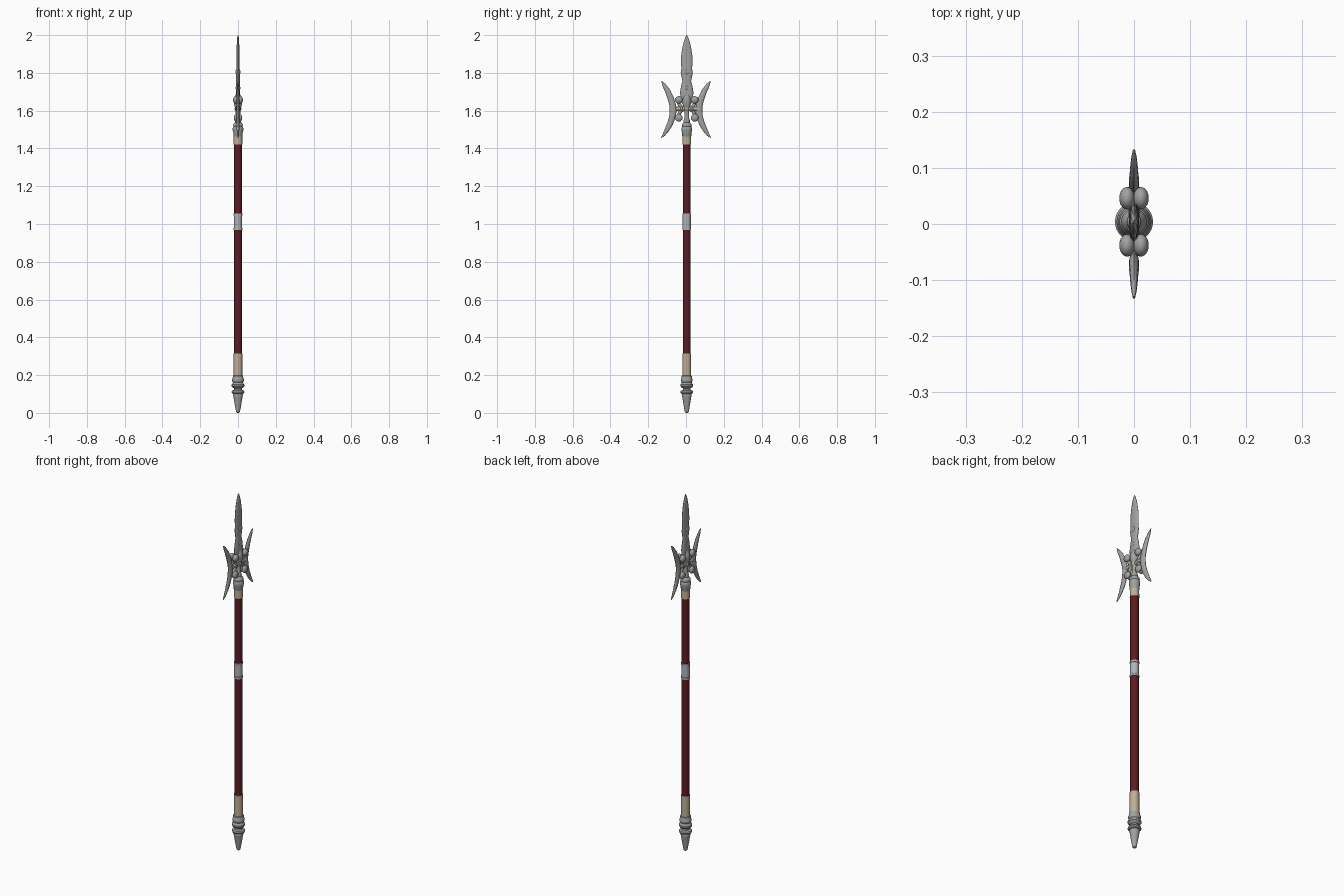
import bpy, bmesh, math
from mathutils import Vector, Matrix

if "Cube" in bpy.data.objects:
    bpy.data.objects.remove(bpy.data.objects["Cube"])

CY = 0.004  # shaft axis offset in y


def material(name, rgb):
    m = bpy.data.materials.new(name)
    m.diffuse_color = (*rgb, 1)
    m.use_nodes = True
    m.node_tree.nodes["Principled BSDF"].inputs["Base Color"].default_value = m.diffuse_color
    return m


STEEL = material("steel grey", (0.36, 0.36, 0.35))
SILVER = material("pale silver", (0.46, 0.46, 0.48))
RED = material("dark red", (0.105, 0.012, 0.016))
BEIGE = material("beige", (0.52, 0.43, 0.30))


def finish(name, bm, mat, angle=35):
    bmesh.ops.recalc_face_normals(bm, faces=bm.faces[:])
    me = bpy.data.meshes.new(name)
    bm.to_mesh(me)
    bm.free()
    me.materials.append(mat)
    ob = bpy.data.objects.new(name, me)
    bpy.context.collection.objects.link(ob)
    bpy.ops.object.select_all(action='DESELECT')
    ob.select_set(True)
    bpy.context.view_layer.objects.active = ob
    bpy.ops.object.shade_smooth_by_angle(angle=math.radians(angle))
    return ob


def loft(name, rings, mat, angle=35):
    bm = bmesh.new()
    loops = [[bm.verts.new(p) for p in r] for r in rings]
    for a, b in zip(loops, loops[1:]):
        n = len(a)
        for i in range(n):
            bm.faces.new((a[i], a[(i + 1) % n], b[(i + 1) % n], b[i]))
    bm.faces.new(loops[0])
    bm.faces.new(loops[-1])
    return finish(name, bm, mat, angle)


def turned(name, profile, mat, n=28):
    """Round part from (radius, z) pairs."""
    return loft(name, [[(r * math.cos(2 * math.pi * i / n),
                         CY + r * math.sin(2 * math.pi * i / n), z)
                        for i in range(n)] for r, z in profile], mat)


def lens(name, sections, mat):
    """Flat blade from two edge points (y, z) and a half thickness per section."""
    rings = []
    for ya, za, yb, zb, t in sections:
        ring = []
        for k in range(12):
            a = 2 * math.pi * k / 12
            u = (1 - math.cos(a)) / 2
            ring.append((t * math.sin(a), ya + (yb - ya) * u, za + (zb - za) * u))
        rings.append(ring)
    return loft(name, rings, mat, 50)


def ball(name, loc, size, mat):
    bm = bmesh.new()
    bmesh.ops.create_uvsphere(bm, u_segments=20, v_segments=12, radius=1,
                              matrix=Matrix.Translation(loc) @ Matrix.Diagonal((*size, 1)))
    return finish(name, bm, mat)


def rod(name, points, r, mat, n=12):
    """Round rod along points in the yz plane."""
    pts = [Vector(p) for p in points]
    rings = []
    for i, p in enumerate(pts):
        d = (pts[min(i + 1, len(pts) - 1)] - pts[max(i - 1, 0)]).normalized()
        side = Vector((0, -d.z, d.y))
        rings.append([p + r * (Vector((math.cos(a), 0, 0)) + side * math.sin(a))
                      for a in (2 * math.pi * k / n for k in range(n))])
    return loft(name, rings, mat)


# Shaft, wrapped grips and bands
turned("lower_grip", [(0.021, 0.30), (0.021, 0.98)], RED)
turned("upper_grip", [(0.021, 1.04), (0.021, 1.43)], RED)
turned("middle_band", [(0.021, 0.967), (0.0235, 0.968), (0.0235, 0.978), (0.0215, 0.98),
                       (0.0215, 1.044), (0.0235, 1.046), (0.0235, 1.055), (0.021, 1.056)], SILVER)
turned("lower_sleeve", [(0.0235, 0.18), (0.0235, 0.314)], BEIGE)
turned("upper_sleeve", [(0.0235, 1.42), (0.0225, 1.49)], BEIGE)

# Pommel with rings and a tapered spike
turned("pommel", [(0.004, 0.0), (0.010, 0.004), (0.013, 0.02), (0.019, 0.055), (0.024, 0.085),
                  (0.026, 0.095), (0.024, 0.100), (0.031, 0.103), (0.034, 0.110), (0.031, 0.118),
                  (0.021, 0.122), (0.020, 0.130), (0.028, 0.134), (0.034, 0.142), (0.034, 0.150),
                  (0.028, 0.157), (0.027, 0.162), (0.031, 0.168), (0.031, 0.178), (0.028, 0.184),
                  (0.027, 0.196), (0.022, 0.198)], STEEL)

# Socket and stem under the head
turned("socket", [(0.022, 1.462), (0.024, 1.466), (0.025, 1.485), (0.028, 1.495), (0.028, 1.508),
                  (0.024, 1.515), (0.026, 1.522), (0.024, 1.530), (0.016, 1.538), (0.017, 1.548),
                  (0.013, 1.56), (0.013, 1.60), (0.017, 1.62), (0.022, 1.637), (0.023, 1.655),
                  (0.019, 1.672), (0.009, 1.69)], STEEL)

# Main blade with a wavy base
outline = [(1.63, .020, .012), (1.65, .030, .012), (1.675, .034, .012), (1.70, .035, .011),
           (1.73, .030, .010), (1.755, .023, .010), (1.78, .028, .010), (1.80, .032, .010),
           (1.825, .028, .009), (1.85, .031, .009), (1.88, .031, .008), (1.91, .027, .008),
           (1.94, .022, .007), (1.97, .014, .006), (1.99, .007, .004), (2.0, .002, .001)]
lens("main_blade", [(CY - w, z, CY + w, z, t) for z, w, t in outline], STEEL)
for s in (-1, 1):
    for z, r in ((1.72, 0.009), (1.805, 0.011)):
        ball("blade_boss", (s * 0.007, CY, z), (0.006, r, r * 1.3), STEEL)

# Crescent side blades, convex towards the shaft
edges = [(.128, 1.757, .131, 1.755, .002), (.111, 1.744, .125, 1.733, .005),
         (.085, 1.712, .109, 1.695, .007), (.065, 1.670, .095, 1.655, .009),
         (.053, 1.630, .087, 1.625, .009), (.050, 1.600, .086, 1.600, .009),
         (.055, 1.565, .089, 1.570, .009), (.070, 1.525, .098, 1.538, .008),
         (.090, 1.493, .110, 1.508, .007), (.112, 1.467, .122, 1.480, .005),
         (.131, 1.455, .133, 1.457, .002)]
for s in (-1, 1):
    lens("crescent_blade", [(s * a, za, s * b, zb, t) for a, za, b, zb, t in edges], STEEL)

    # Scrolls joining the crescents to the stem
    for zc, h in ((1.657, 0.025), (1.562, 0.021)):
        for x in (-1, 1):
            ball("scroll_lobe", (x * h * 0.5, CY + s * 0.042, zc), (h * 0.55, 0.020, 0.020), STEEL)
        up = 1 if zc > 1.61 else -1
        rod("scroll_arm", [(0, CY + s * (0.006 + 0.038 * math.sin(a)),
                            1.609 + up * 0.046 * (1 - math.cos(a)))
                           for a in (math.pi / 2 * i / 6 for i in range(7))], 0.009, STEEL)
    rod("cross_arm", [(0, CY, 1.61), (0, CY + s * 0.056, 1.61)], 0.011, BEIGE)
    ball("cross_collar", (0, CY + s * 0.028, 1.61), (0.015, 0.008, 0.016), STEEL)
ball("cross_centre", (0, CY, 1.61), (0.018, 0.014, 0.018), BEIGE)
